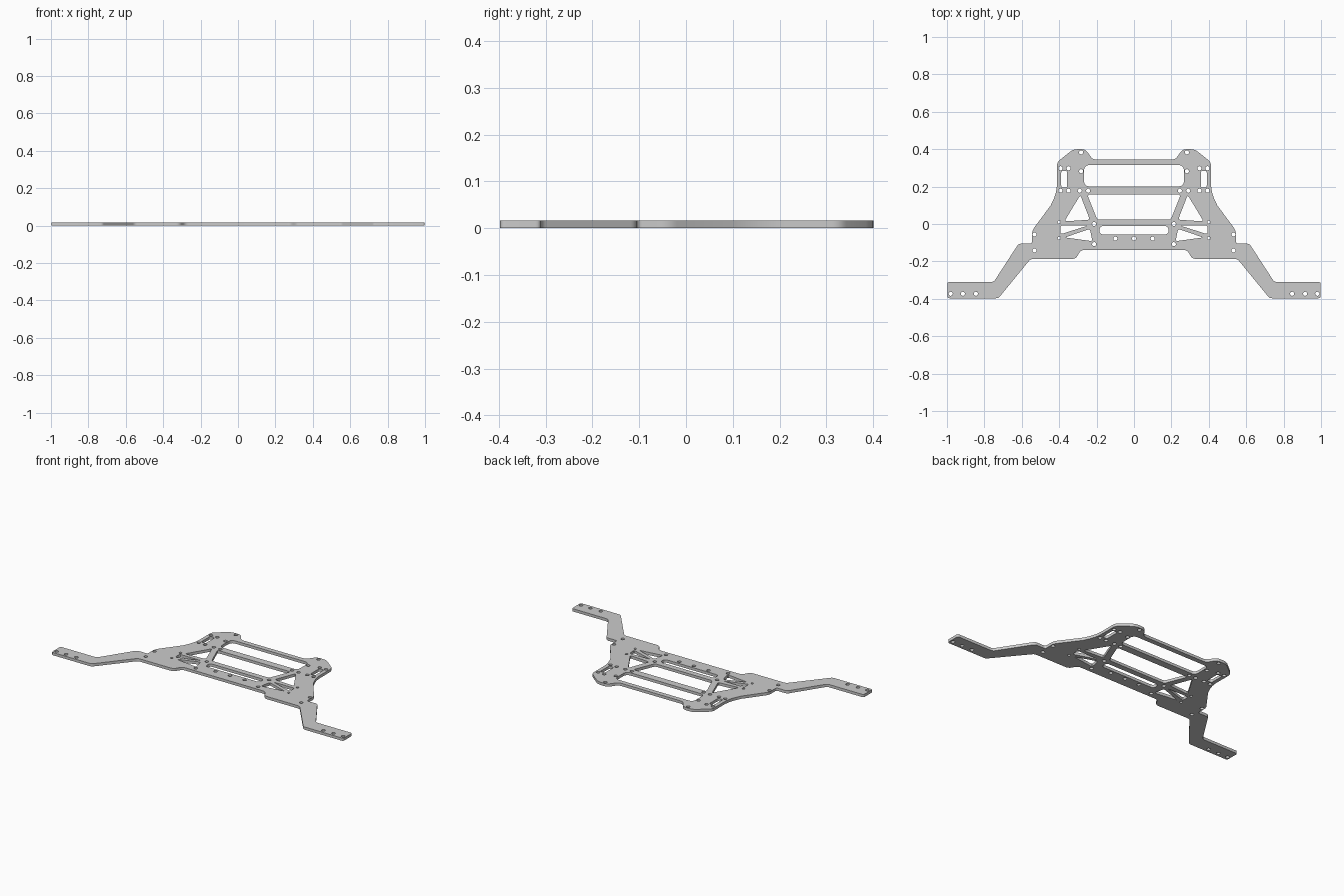
import bpy, bmesh
from math import sin, cos, pi
from mathutils import Vector

if "Cube" in bpy.data.objects:
    bpy.data.objects.remove(bpy.data.objects["Cube"])

THICK = 0.017
loops = []


def rounded(corners, n=5):
    """Polygon from (x, y, radius) corners, each softened by a small curve."""
    out = []
    for i, (x, y, r) in enumerate(corners):
        p = Vector((x, y))
        if r == 0:
            out.append(p)
            continue
        a = Vector(corners[i - 1][:2]) - p
        b = Vector(corners[(i + 1) % len(corners)][:2]) - p
        p0 = p + a.normalized() * min(r, a.length * 0.49)
        p1 = p + b.normalized() * min(r, b.length * 0.49)
        for k in range(n + 1):
            t = k / n
            out.append(p0 * (1 - t) ** 2 + p * 2 * t * (1 - t) + p1 * t * t)
    return out


def add(points, both=False):
    loops.append([Vector(p) for p in points])
    if both:
        loops.append([Vector((-p[0], p[1])) for p in reversed(points)])


def hole(x, y, r=0.011, both=True):
    add([(x + r * cos(2 * pi * k / 20), y + r * sin(2 * pi * k / 20)) for k in range(20)], both)


def box(x0, x1, y0, y1, r):
    return rounded([(x0, y0, r), (x1, y0, r), (x1, y1, r), (x0, y1, r)])


# Outer contour: right half, then mirrored
half = [(0.222, 0.345, 0.02), (0.258, 0.40, 0.025), (0.325, 0.40, 0.025), (0.412, 0.33, 0.02),
        (0.412, 0.205, 0), (0.417, 0.17, 0), (0.428, 0.137, 0), (0.445, 0.10, 0),
        (0.545, -0.035, 0.02), (0.545, -0.105, 0.012), (0.617, -0.105, 0.015),
        (0.75, -0.31, 0.015), (0.998, -0.31, 0.012), (0.998, -0.397, 0.012),
        (0.725, -0.397, 0.012), (0.553, -0.187, 0.015), (0.312, -0.187, 0.02),
        (0.283, -0.138, 0.02)]
add(rounded(half + [(-x, y, r) for x, y, r in reversed(half)]))

# Central windows and slot
add(box(-0.267, 0.267, 0.201, 0.315, 0.03))
add(rounded([(-0.25, 0.157, 0.015), (-0.196, 0.023, 0.015), (0.196, 0.023, 0.015), (0.25, 0.157, 0.015)]))
add(box(-0.185, 0.185, -0.056, -0.011, 0.022))

# Truss triangles and side slots
for tri in ([(0.287, 0.155), (0.236, 0.023), (0.372, 0.014)],
            [(0.393, -0.008), (0.248, -0.009), (0.393, -0.055)],
            [(0.37, -0.072), (0.236, -0.026), (0.222, -0.092)]):
    add(rounded([(x, y, 0.012) for x, y in tri], 3), True)
add(box(0.357, 0.389, 0.195, 0.284, 0.01), True)

# Screw holes
for x, y in [(0.283, 0.383), (0.283, 0.282), (0.35, 0.298), (0.393, 0.298),
             (0.35, 0.178), (0.393, 0.178), (0.245, 0.178), (0.29, 0.178),
             (0.40, 0.010), (0.40, -0.076), (0.213, 0.0), (0.213, -0.108),
             (0.532, -0.056), (0.532, -0.142), (0.10, -0.078),
             (0.845, -0.373), (0.915, -0.373), (0.98, -0.373)]:
    r = 0.008 if abs(x - 0.40) < 0.001 else 0.011
    hole(x, y, r)
hole(0, -0.078, both=False)

# Filled, extruded 2D curve turned into the plate
cu = bpy.data.curves.new("chassis_plate", 'CURVE')
cu.dimensions = '2D'
cu.fill_mode = 'BOTH'
cu.extrude = THICK / 2
for pts in loops:
    s = cu.splines.new('POLY')
    s.points.add(len(pts) - 1)
    for sp, p in zip(s.points, pts):
        sp.co = (p.x, p.y, 0, 1)
    s.use_cyclic_u = True
plate = bpy.data.objects.new("chassis_plate", cu)
bpy.context.collection.objects.link(plate)
bpy.context.view_layer.objects.active = plate
plate.select_set(True)
bpy.ops.object.convert(target='MESH')
plate = bpy.context.object

# Weld, lift onto the ground and shade
bm = bmesh.new()
bm.from_mesh(plate.data)
bmesh.ops.remove_doubles(bm, verts=bm.verts, dist=1e-5)
bmesh.ops.recalc_face_normals(bm, faces=bm.faces)
bmesh.ops.translate(bm, verts=bm.verts, vec=(0, 0, THICK / 2))
bm.to_mesh(plate.data)
bm.free()
bpy.ops.object.shade_smooth_by_angle(angle=0.5)
